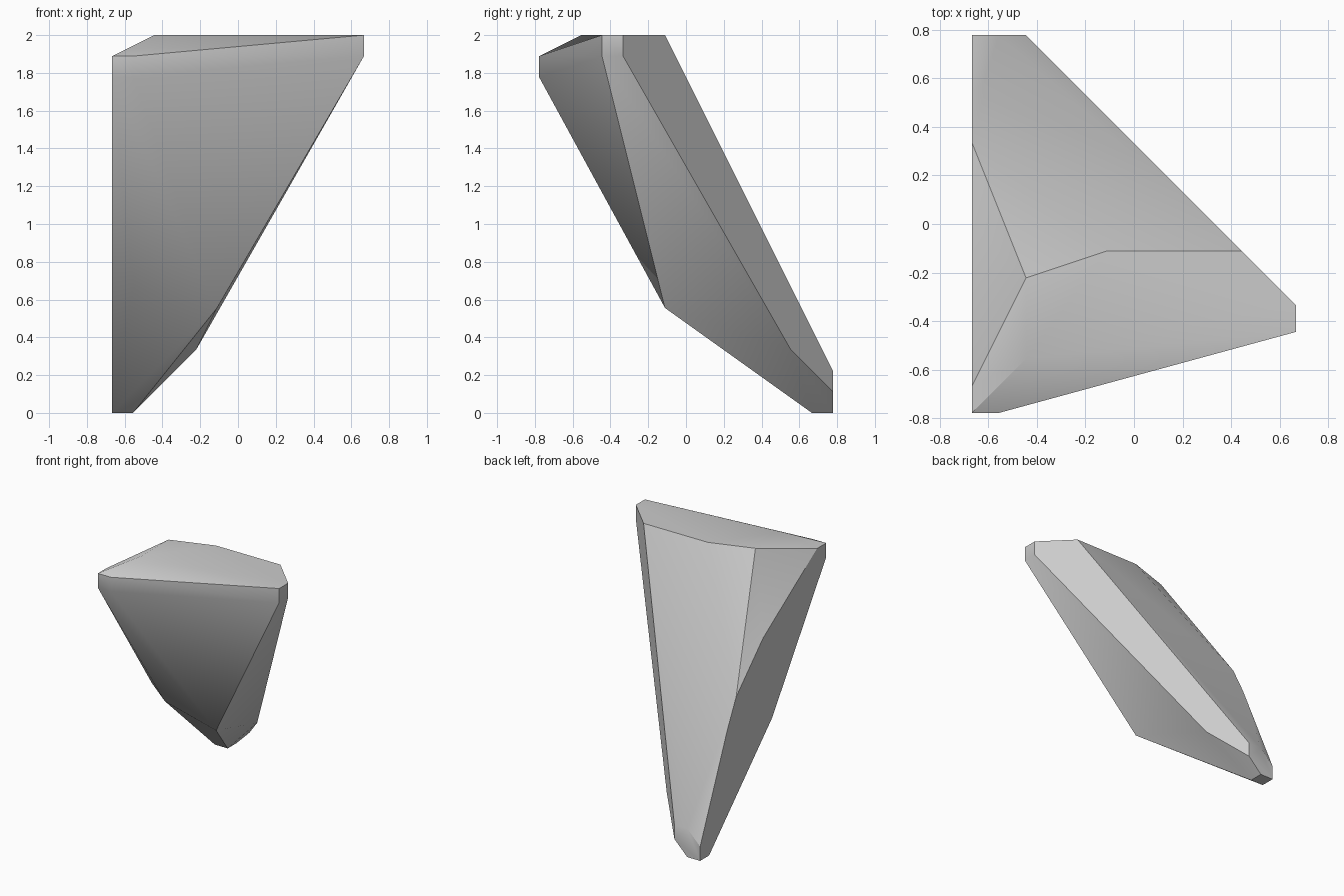
import bpy
import bmesh
import math
from mathutils import Vector

default_cube = bpy.data.objects.get("Cube")
if default_cube:
    bpy.data.objects.remove(default_cube, do_unlink=True)

# The shard is laid out on a regular lattice, eighteen steps tall
STEP = 2 / 18


def make_material(name, color):
    material = bpy.data.materials.new(name)
    material.use_nodes = True
    material.diffuse_color = color
    material.node_tree.nodes["Principled BSDF"].inputs["Base Color"].default_value = color
    return material


# Corners of each facet group, in lattice steps
corner_groups = {
    "flat_top": [(-4, -5, 18), (-4, -2, 18), (-1, -1, 18), (4, -1, 18), (6, -3, 18), (6, -4, 18)],
    "left_tip": [(6, -3, 17), (6, -4, 17)],
    "front_tip": [(-6, -7, 17), (-5, -7, 17), (-6, -7, 16), (-5, -7, 16)],
    "right_wall": [(-6, -6, 17), (-6, 0, 13), (-6, 3, 10), (-6, 4, 8), (-6, -1, 7)],
    "underside": [(-5, -1, 6), (-1, -1, 5), (-2, 5, 3)],
    "back_tip": [(-5, 7, 2), (-4, 7, 2), (-4, 7, 1), (-6, 7, 1)],
    "foot": [(-6, 7, 0), (-5, 7, 0), (-6, 6, 0), (-5, 6, 0)],
}

# Wrap the corners in one faceted solid
bm = bmesh.new()
for corners in corner_groups.values():
    for corner in corners:
        bm.verts.new(Vector(corner) * STEP)
hull = bmesh.ops.convex_hull(bm, input=bm.verts[:])
loose = {v for v in hull["geom_interior"] + hull["geom_unused"]
         if isinstance(v, bmesh.types.BMVert)}
bmesh.ops.delete(bm, geom=list(loose), context="VERTS")

# Merge coplanar triangles into clean facets
bmesh.ops.dissolve_limit(bm, angle_limit=math.radians(0.5),
                         verts=bm.verts[:], edges=bm.edges[:])
bmesh.ops.recalc_face_normals(bm, faces=bm.faces[:])

mesh = bpy.data.meshes.new("rock_shard")
bm.to_mesh(mesh)
bm.free()
shard = bpy.data.objects.new("rock_shard", mesh)
bpy.context.collection.objects.link(shard)
mesh.materials.append(make_material("stone_grey", (0.6, 0.6, 0.6, 1)))

# Soft rounding across shallow edges, crisp steep ones
bpy.ops.object.select_all(action="DESELECT")
shard.select_set(True)
bpy.context.view_layer.objects.active = shard
bpy.ops.object.shade_smooth_by_angle(angle=math.radians(30))
